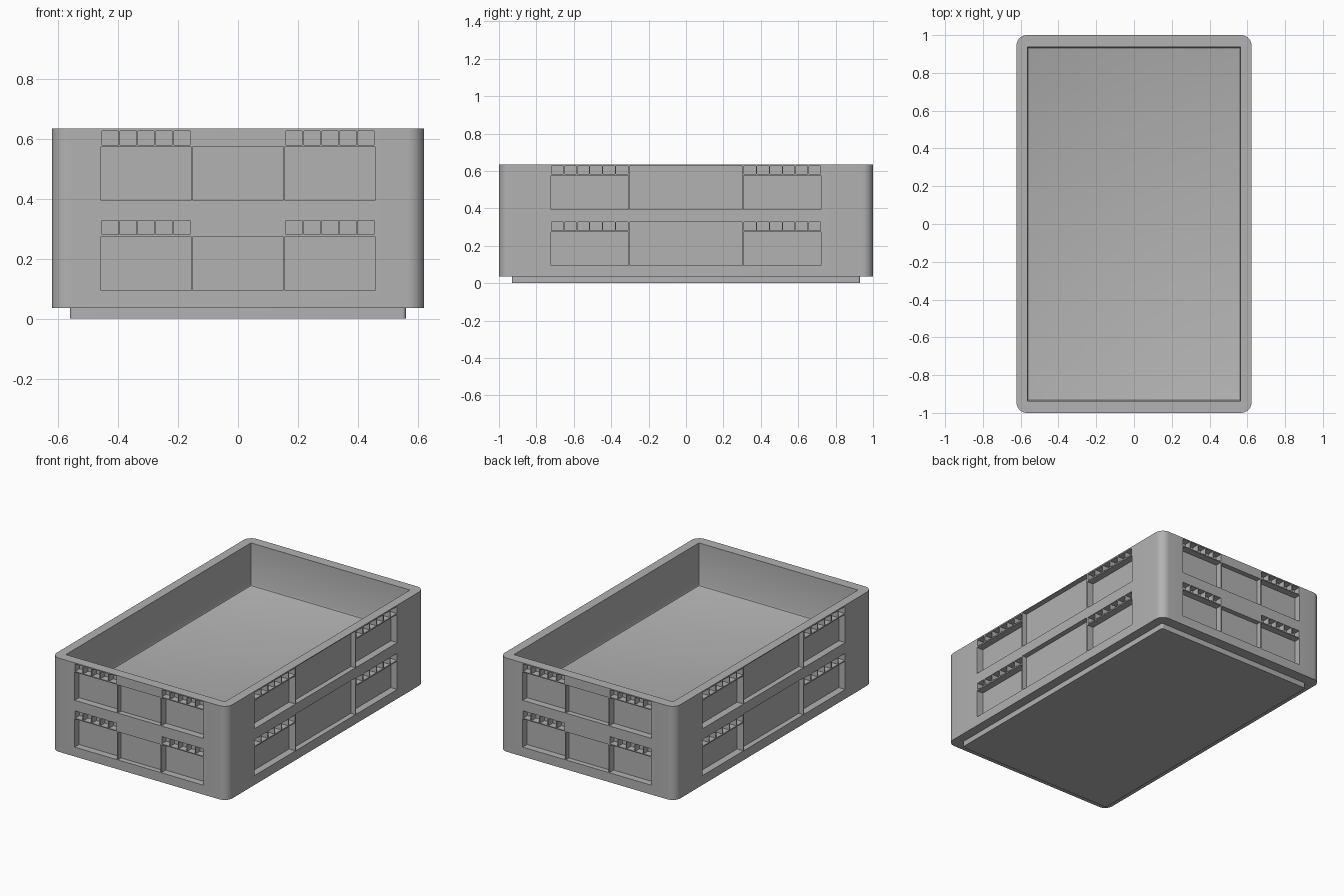
import bpy, bmesh
from mathutils import Matrix, Vector

if "Cube" in bpy.data.objects:
    bpy.data.objects.remove(bpy.data.objects["Cube"])

HX, HY = 0.622, 1.0          # outer half sizes
BASE, TOP = 0.035, 0.635     # body bottom and rim
LEVEL = 0.3                  # height of one tier of pockets

grey = bpy.data.materials.new("grey plastic")
grey.use_nodes = True
colour = (0.445, 0.445, 0.445, 1)
grey.diffuse_color = colour
grey.node_tree.nodes["Principled BSDF"].inputs["Base Color"].default_value = colour


def add_box(bm, lo, hi):
    lo, hi = Vector(lo), Vector(hi)
    mat = Matrix.Translation((lo + hi) / 2) @ Matrix.Diagonal((*(hi - lo), 1))
    return bmesh.ops.create_cube(bm, size=1, matrix=mat)["verts"]


def bevel(bm, edges, radius, segments):
    bmesh.ops.bevel(bm, geom=edges, offset=radius, segments=segments,
                    profile=0.5, affect='EDGES')


def upright(edge):
    a, b = edge.verts
    return abs(a.co.z - b.co.z) > 0.001


def make_object(name, bm):
    bmesh.ops.recalc_face_normals(bm, faces=bm.faces)
    mesh = bpy.data.meshes.new(name)
    bm.to_mesh(mesh)
    bm.free()
    mesh.materials.append(grey)
    obj = bpy.data.objects.new(name, mesh)
    bpy.context.collection.objects.link(obj)
    return obj


def rounded_block(name, hx, hy, z0, z1, radius):
    bm = bmesh.new()
    add_box(bm, (-hx, -hy, z0), (hx, hy, z1))
    bevel(bm, [e for e in bm.edges if upright(e)], radius, 8)
    return make_object(name, bm)


def subtract(target, cutter):
    cutter.hide_render = True
    mod = target.modifiers.new("cut", 'BOOLEAN')
    mod.operation = 'DIFFERENCE'
    mod.solver = 'EXACT'
    mod.object = cutter
    bpy.ops.object.select_all(action='DESELECT')
    bpy.context.view_layer.objects.active = target
    target.select_set(True)
    bpy.ops.object.modifier_apply(modifier=mod.name)
    bpy.data.objects.remove(cutter)


def smooth(obj):
    bpy.ops.object.select_all(action='DESELECT')
    bpy.context.view_layer.objects.active = obj
    obj.select_set(True)
    bpy.ops.object.shade_smooth_by_angle(angle=0.6)


# Wall pockets: each is (u0, u1, z0, z1, depth) on a wall
def wall_pockets(inner, outer, centre, centre_top, cells, cell_z0, cell_z1):
    pockets = []
    for tier in (0, LEVEL):
        pockets.append((-centre, centre, 0.095 + tier, centre_top + tier, 0.033))
        step = (outer - inner) / cells
        for side in (-1, 1):
            spans = [(inner, outer, 0.095, 0.275)]
            for i in range(cells):
                u = inner + i * step
                spans.append((u + 0.003, u + step - 0.003, cell_z0, cell_z1))
            for a, b, z0, z1 in spans:
                u0, u1 = sorted((a * side, b * side))
                pockets.append((u0, u1, z0 + tier, z1 + tier, 0.045))
    return pockets


def pocket_cutter():
    bm = bmesh.new()
    for sign in (-1, 1):
        # short end walls
        for u0, u1, z0, z1, d in wall_pockets(0.157, 0.457, 0.151, 0.275, 5, 0.281, 0.328):
            ys = sorted((sign * (HY - d), sign * (HY + 0.05)))
            add_box(bm, (u0, ys[0], z0), (u1, ys[1], z1))
        # long side walls
        for u0, u1, z0, z1, d in wall_pockets(0.307, 0.723, 0.3, 0.33, 6, 0.283, 0.326):
            xs = sorted((sign * (HX - d), sign * (HX + 0.05)))
            add_box(bm, (xs[0], u0, z0), (xs[1], u1, z1))
    return make_object("pocket_cutter", bm)


# Tray cavity with a softened floor edge
def cavity_cutter():
    bm = bmesh.new()
    add_box(bm, (-0.564, -0.936, 0.36), (0.564, 0.936, TOP + 0.1))
    floor = [e for e in bm.edges if all(v.co.z < 0.4 for v in e.verts)]
    bevel(bm, floor, 0.012, 2)
    return make_object("cavity_cutter", bm)


# Crate body
body = rounded_block("crate_body", HX, HY, BASE, TOP, 0.055)
subtract(body, cavity_cutter())
subtract(body, pocket_cutter())
smooth(body)

# Stacking foot under the body
foot = rounded_block("stacking_foot", 0.561, 0.931, 0, BASE + 0.01, 0.012)
smooth(foot)
